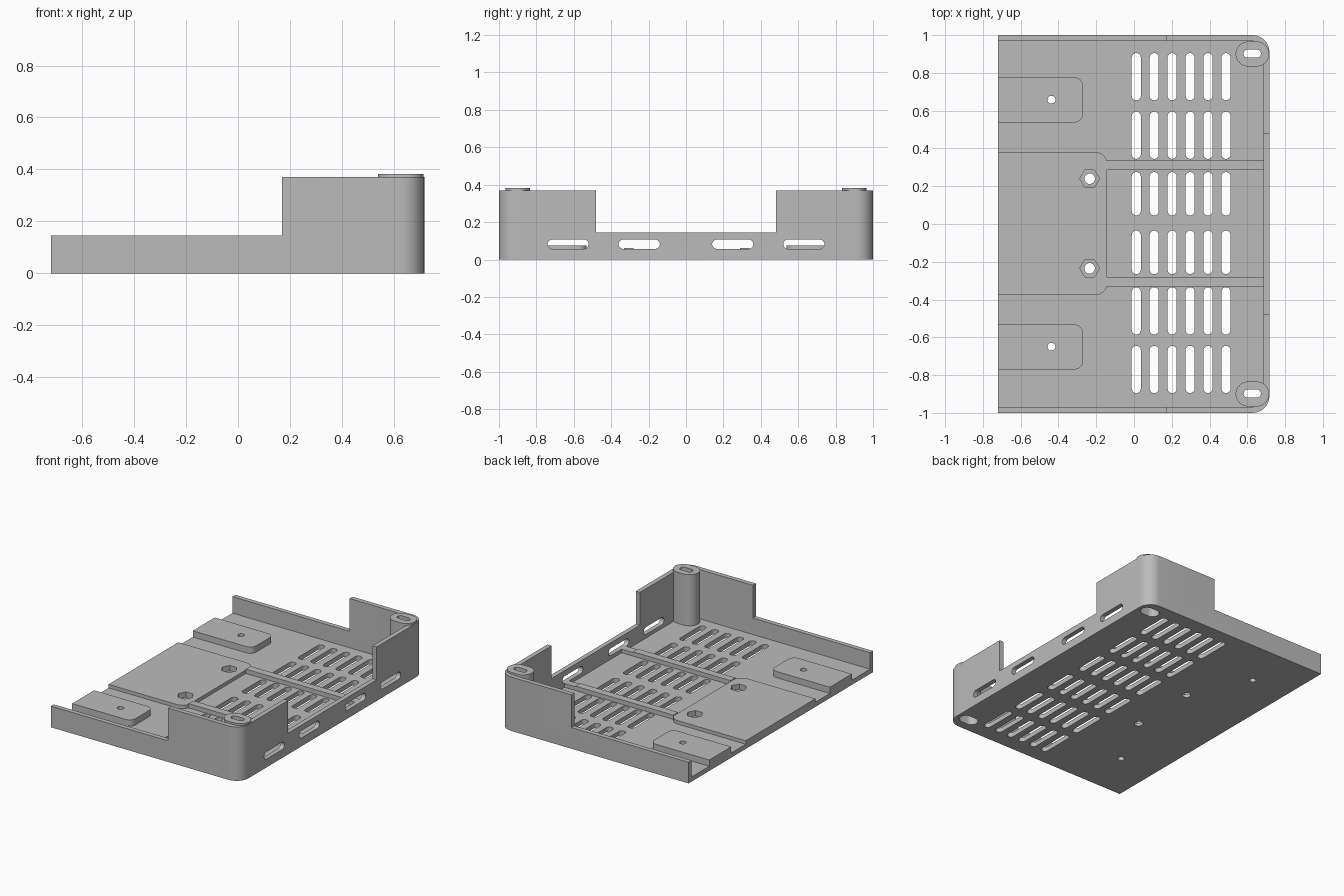
import bpy
import bmesh
from math import cos, sin, pi, radians
from mathutils import Vector

if "Cube" in bpy.data.objects:
    bpy.data.objects.remove(bpy.data.objects["Cube"])

grey = bpy.data.materials.new("plain grey")
grey.use_nodes = True
colour = (0.5, 0.5, 0.5, 1)
grey.diffuse_color = colour
grey.node_tree.nodes["Principled BSDF"].inputs["Base Color"].default_value = colour


def rounded(x0, x1, y0, y1, r_right=0.0, r_left=0.0, steps=10):
    """Counter-clockwise rectangle outline with rounded right and left corners."""
    pts = []
    corners = [(x1, y1, r_right, 0), (x0, y1, r_left, 1),
               (x0, y0, r_left, 2), (x1, y0, r_right, 3)]
    for x, y, r, quarter in corners:
        cx = x - r if x == x1 else x + r
        cy = y - r if y == y1 else y + r
        for i in range(steps + 1 if r else 1):
            a = (quarter + i / steps) * pi / 2
            pts.append((cx + r * cos(a), cy + r * sin(a)))
    return pts


def slot(x0, x1, y0, y1):
    r = min(x1 - x0, y1 - y0) / 2
    return rounded(x0, x1, y0, y1, r, r, 8)


def polygon(cx, cy, r, sides):
    return [(cx + r * cos(2 * pi * i / sides), cy + r * sin(2 * pi * i / sides))
            for i in range(sides)]


def prisms(name, outlines, low, high, along_x=False):
    """One object holding every outline extruded from low to high."""
    bm = bmesh.new()
    for outline in outlines:
        verts = [bm.verts.new((low, u, v) if along_x else (u, v, low)) for u, v in outline]
        bmesh.ops.remove_doubles(bm, verts=verts, dist=1e-5)
        verts = [v for v in verts if v.is_valid]
        face = bm.faces.new(verts)
        out = bmesh.ops.extrude_face_region(bm, geom=[face], use_keep_orig=True)
        move = Vector((high - low, 0, 0) if along_x else (0, 0, high - low))
        moved = [g for g in out["geom"] if isinstance(g, bmesh.types.BMVert)]
        bmesh.ops.translate(bm, verts=moved, vec=move)
    bmesh.ops.recalc_face_normals(bm, faces=bm.faces)
    mesh = bpy.data.meshes.new(name)
    bm.to_mesh(mesh)
    bm.free()
    mesh.materials.append(grey)
    obj = bpy.data.objects.new(name, mesh)
    bpy.context.collection.objects.link(obj)
    return obj


def combine(body, other, operation):
    mod = body.modifiers.new(other.name, "BOOLEAN")
    mod.operation, mod.solver, mod.object = operation, "EXACT", other
    bpy.ops.object.select_all(action="DESELECT")
    bpy.context.view_layer.objects.active = body
    body.select_set(True)
    bpy.ops.object.modifier_apply(modifier=mod.name)
    bpy.data.objects.remove(other)


def cut(*args, **kw):
    combine(tray, prisms("cutter", *args, **kw), "DIFFERENCE")


def add(name, *args, **kw):
    combine(tray, prisms(name, *args, **kw), "UNION")


# Tray shell: hollow, open on the left, tall walls only around the two corners
FLOOR, LOW, TALL = 0.032, 0.145, 0.37
tray = prisms("enclosure_tray", [rounded(-0.72, 0.717, -1, 1, 0.09)], 0, TALL)
cut([rounded(-0.9, 0.685, -0.968, 0.968, 0.06)], FLOOR, 0.6)
cut([rounded(-0.9, 0.17, -1.2, 1.2)], LOW, 0.6)
cut([rounded(0.1, 0.9, -0.48, 0.48)], LOW, 0.6)

# Raised floor parts
add("centre_plate", [rounded(-0.72, -0.142, -0.375, 0.38, 0.06)], 0.01, 0.056)
add("ribs", [rounded(-0.142, 0.7, y, y + 0.052) for y in (-0.332, 0.288)], 0.01, 0.062)
add("mounting_pads", [rounded(-0.72, -0.27, y, y + 0.238, 0.045)
                      for y in (-0.77, 0.538)], 0.01, 0.075)

# Corner screw posts with long holes, widened from below
add("screw_posts", [slot(0.538, 0.715, y - 0.066, y + 0.066)
                    for y in (-0.9, 0.9)], 0.01, 0.383)
cut([slot(0.58, 0.672, y - 0.021, y + 0.021) for y in (-0.898, 0.902)], -0.1, 0.6)
cut([slot(0.56, 0.692, y - 0.043, y + 0.043) for y in (-0.898, 0.902)], -0.1, 0.33)

# Screw holes and hexagonal nut pockets
cut([polygon(-0.235, y, 0.052, 6) for y in (-0.235, 0.24)], 0.02, 0.2)
cut([polygon(-0.235, y, 0.028, 24) for y in (-0.235, 0.24)]
    + [polygon(-0.437, y, 0.021, 24) for y in (-0.65, 0.658)], -0.1, 0.2)

# Floor vents in six columns and six rows
rows = [(-0.895, -0.645), (-0.585, -0.335), (-0.265, -0.035),
        (0.045, 0.275), (0.345, 0.595), (0.655, 0.905)]
cut([slot(-0.012 + 0.095 * i, 0.036 + 0.095 * i, y0, y1)
     for i in range(6) for y0, y1 in rows], -0.1, 0.2)

# Wall vents
cut([slot(y - 0.11, y + 0.11, 0.057, 0.107)
     for y in (-0.63, -0.25, 0.25, 0.63)], 0.6, 0.8, along_x=True)

tray.select_set(True)
bpy.context.view_layer.objects.active = tray
bpy.ops.object.shade_smooth_by_angle(angle=radians(30))
